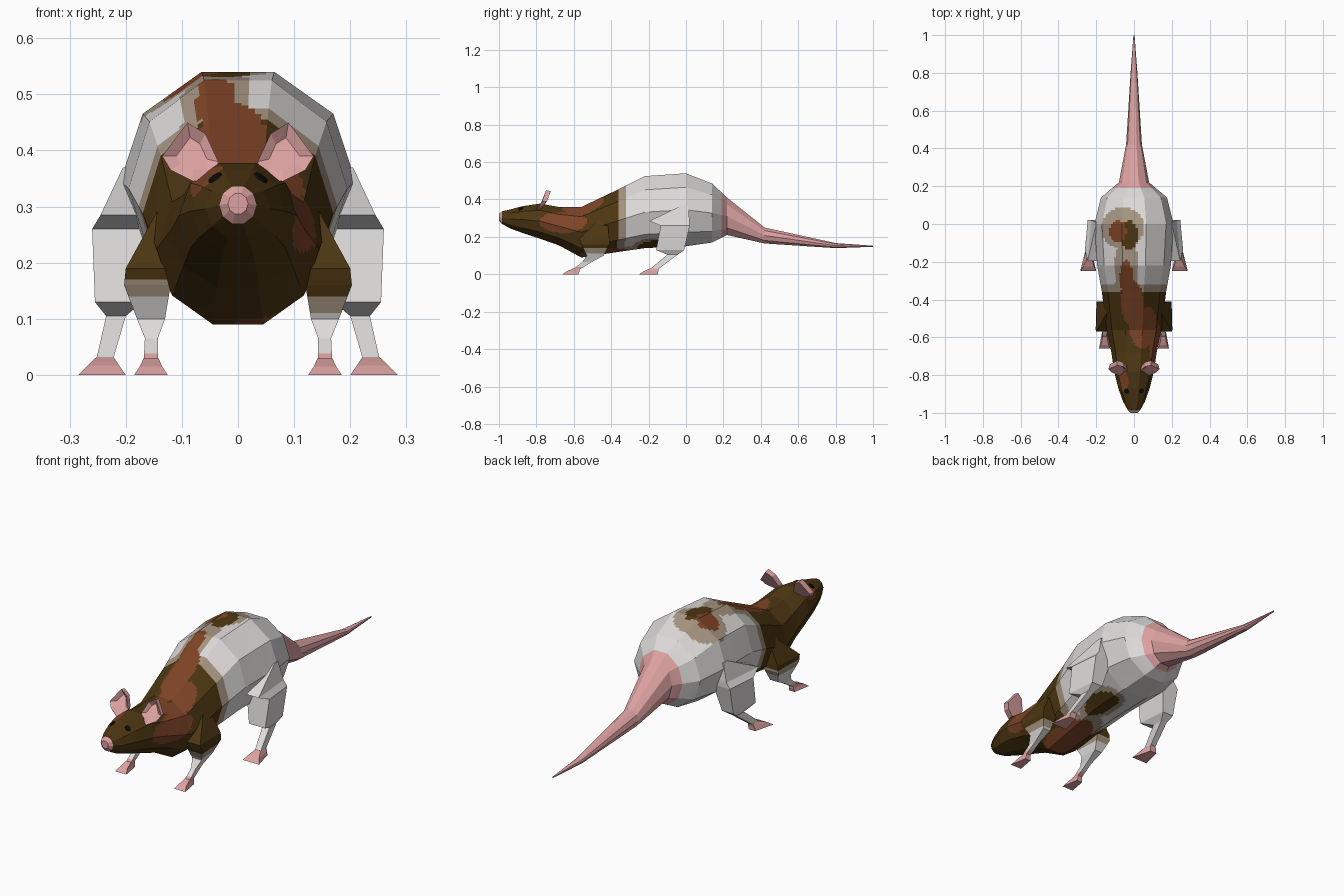
import bpy, bmesh
from math import cos, sin, radians, ceil
from mathutils import Vector

if "Cube" in bpy.data.objects:
    bpy.data.objects.remove(bpy.data.objects["Cube"])

# Materials
COLOURS = {
    "white_fur": (.73, .71, .70),
    "dark_brown_fur": (.076, .038, .006),
    "rust_fur": (.21, .058, .02),
    "tan_fur": (.38, .30, .22),
    "pink_skin": (.73, .36, .36),
    "black_eye": (.004, .004, .004),
}
WHITE, DARK, RUST, TAN, PINK, BLACK = range(6)
MATS = []
for mat_name, rgb in COLOURS.items():
    m = bpy.data.materials.new(mat_name)
    m.use_nodes = True
    m.diffuse_color = (*rgb, 1)
    bsdf = m.node_tree.nodes["Principled BSDF"]
    bsdf.inputs["Base Color"].default_value = (*rgb, 1)
    bsdf.inputs["Roughness"].default_value = .8
    MATS.append(m)


def finish(name, bm, paint):
    """Turn a bmesh into an object, colouring each face by its centre."""
    bmesh.ops.recalc_face_normals(bm, faces=bm.faces)
    for f in bm.faces:
        f.material_index = paint(f.calc_center_median())
    mesh = bpy.data.meshes.new(name)
    bm.to_mesh(mesh)
    bm.free()
    for m in MATS:
        mesh.materials.append(m)
    obj = bpy.data.objects.new(name, mesh)
    bpy.context.collection.objects.link(obj)
    return obj


def loft(name, rings, paint, sub=1, step=9):
    """Join polygon rings with flat facets, split finely so patches can be painted."""
    def split(ring):
        return [a.lerp(b, i / sub) for a, b in zip(ring, ring[1:] + ring[:1])
                for i in range(sub)]
    rings = [split(r) for r in rings]
    bm = bmesh.new()
    rows = [[bm.verts.new(p) for p in rings[0]]]
    for a, b in zip(rings, rings[1:]):
        gap = (sum(b, Vector()) - sum(a, Vector())).length / len(a)
        n = 1 if b[0].y > .3 else max(1, ceil(gap / step))
        for i in range(1, n + 1):
            rows.append([bm.verts.new(p.lerp(q, i / n)) for p, q in zip(a, b)])
    count = len(rows[0])
    for a, b in zip(rows, rows[1:]):
        for i in range(count):
            j = (i + 1) % count
            bm.faces.new((a[i], a[j], b[j], b[i]))
    bm.faces.new(rows[0])
    bm.faces.new(rows[-1])
    return finish(name, bm, paint)


# Coat patches: ellipsoids as (centre, radii)
RUST_SPOTS = [
    ((-.04, -.29, .5), (.035, .1, .15)), ((-.01, -.42, .43), (.06, .14, .12)),
    ((.05, -.54, .36), (.075, .12, .08)), ((.12, -.66, .28), (.07, .13, .06)),
    ((-.06, -.83, .35), (.035, .06, .04)), ((.03, -.42, .1), (.09, .16, .05)),
    ((-.085, -.04, .5), (.045, .06, .2)),
]
DARK_SPOTS = [((-.025, -.06, .5), (.045, .08, .2)), ((.06, -.16, .15), (.06, .1, .06))]
TAN_SPOTS = [
    ((-.06, -.02, .5), (.115, .11, .2)), ((-.04, -.24, .5), (.065, .17, .2)),
    ((.06, -.16, .15), (.085, .13, .08)), ((.03, -.36, .1), (.11, .16, .06)),
]


def inside(p, spots):
    return any(sum(((p[i] - c[i]) / r[i]) ** 2 for i in range(3)) < 1 for c, r in spots)


def coat(p):
    if p.y > .19 or p.y < -.988:
        return PINK
    if inside(p, RUST_SPOTS):
        return RUST
    edge = -.36 - .25 * max(0, .2 - p.z) + .25 * max(0, p.z - .42) * (p.x < 0)
    if p.y < edge or inside(p, DARK_SPOTS):
        return DARK
    if p.y < edge + .04 or inside(p, TAN_SPOTS):
        return TAN
    return WHITE


def arm_coat(p):
    limit = .17 if p.x < 0 else .14
    if p.z > limit:
        return DARK
    return TAN if p.z > limit - .03 else PINK if p.z < .04 else WHITE


def leg_coat(p):
    return PINK if p.z < .03 else WHITE


# Body, head and tail: (y, underside z, top z, half width)
SPINE = [
    (-1, .287, .323, .018), (-.985, .27, .336, .033), (-.94, .245, .347, .058),
    (-.87, .22, .365, .083), (-.78, .19, .378, .105), (-.68, .155, .36, .12),
    (-.56, .09, .36, .145), (-.36, .12, .455, .17), (-.22, .14, .525, .195),
    (0, .15, .54, .21), (.14, .17, .485, .175), (.22, .21, .41, .08),
    (.42, .165, .25, .042), (.8, .14, .167, .018), (1, .147, .153, .003),
]


def decagon(y, low, high, half):
    mid, rz = (low + high) / 2, (high - low) / 2 / sin(radians(72))
    return [Vector((half * cos(radians(36 * k)), y, mid + rz * sin(radians(36 * k))))
            for k in range(10)]


body = loft("body_and_tail", [decagon(*s) for s in SPINE], coat, sub=9, step=.011)

# Limbs: (z, inner x, outer x, front y, back y, back width factor)
ARM = [
    (.29, .09, .145, -.47, -.42, 1), (.19, .11, .2, -.57, -.41, .9),
    (.16, .12, .203, -.56, -.41, .9), (.10, .13, .18, -.53, -.44, .8),
    (.065, .143, .166, -.555, -.505, 1), (.025, .142, .168, -.605, -.57, .9),
]
FORE_PAW = [
    (.03, .142, .168, -.605, -.57, .9), (.015, .135, .175, -.64, -.57, .6),
    (0, .125, .185, -.66, -.575, .5),
]
LEG = [
    (.37, .17, .205, -.02, .01, 1), (.285, .12, .245, -.195, .02, .7),
    (.26, .14, .26, -.135, .02, .75), (.13, .17, .255, -.16, -.01, .7),
    (.105, .2, .235, -.1, -.045, .9), (.03, .222, .252, -.19, -.145, .9),
]
HIND_PAW = [
    (.032, .222, .252, -.19, -.145, .9), (.017, .212, .268, -.225, -.148, .6),
    (0, .2, .285, -.25, -.15, .4),
]


def limb_ring(side, z, x0, x1, front, back, factor):
    mid, half = (x0 + x1) / 2, (x1 - x0) / 2
    return [Vector((side * (mid + dx * half), y, z)) for dx, y in
            ((-1, front), (1, front), (factor, back), (-factor, back))]


def pink(p):
    return PINK


# Ear outline (x, z); the plate leans back towards its top
EAR = [(.04, .35), (.035, .38), (.058, .43), (.09, .45), (.135, .39), (.12, .365), (.08, .345)]


def ear(name, side):
    def ring(grow, push):
        return [Vector((side * (.08 + (x - .08) * grow),
                        -.8 + push + (z - .35) * .5 + abs(x - .08) * .2,
                        .39 + (z - .39) * grow)) for x, z in EAR]
    loft(name, [ring(.55, .012), ring(1, 0), ring(.9, .025)], pink)


# Eye: thin oval plate lying on the head
def eye(name, side):
    ok, spot, normal, _ = body.closest_point_on_mesh(Vector((side * .041, -.885, .352)))
    turn = normal.to_track_quat('Z', 'Y').to_matrix().to_4x4()
    bm = bmesh.new()
    bmesh.ops.create_cone(bm, cap_ends=True, segments=12, radius1=.014, radius2=.011, depth=.008)
    bmesh.ops.scale(bm, vec=(1, 1.15, 1), verts=bm.verts)
    bmesh.ops.transform(bm, matrix=turn, verts=bm.verts)
    bmesh.ops.translate(bm, vec=spot, verts=bm.verts)
    finish(name, bm, lambda p: BLACK)


for label, side in (("left", 1), ("right", -1)):
    for part, rings, paint in (("front_leg", ARM, arm_coat), ("front_paw", FORE_PAW, pink),
                               ("hind_leg", LEG, leg_coat), ("hind_paw", HIND_PAW, pink)):
        fine = part == "front_leg"
        loft(f"{label}_{part}", [limb_ring(side, *r) for r in rings], paint,
             sub=5 if fine else 1, step=.012 if fine else 9)
    ear(f"{label}_ear", side)
    eye(f"{label}_eye", side)
